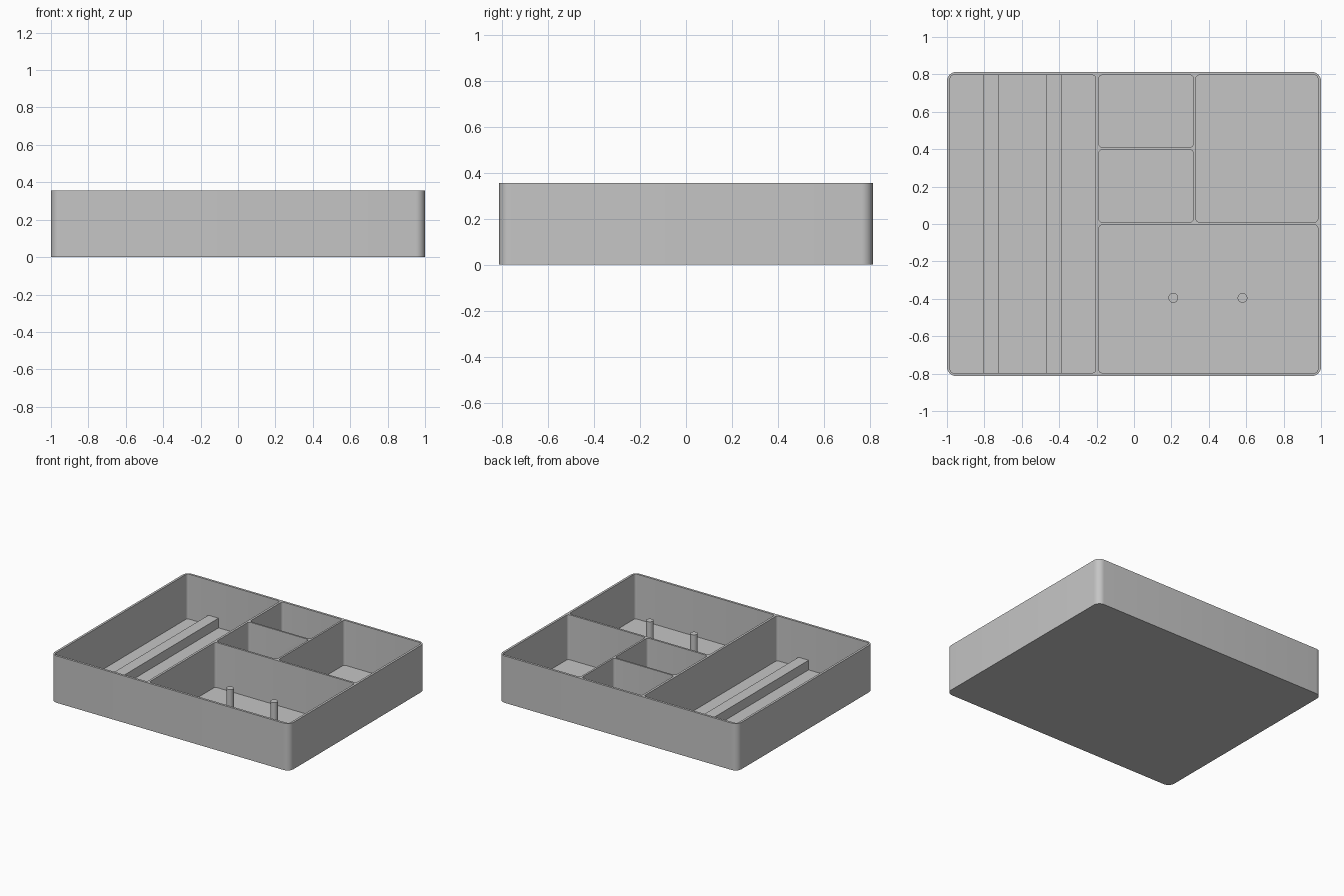
import bpy, bmesh, math

cube = bpy.data.objects.get("Cube")
if cube:
    bpy.data.objects.remove(cube, do_unlink=True)

grey = bpy.data.materials.new("plain grey")
grey.use_nodes = True
grey.diffuse_color = (0.56, 0.56, 0.56, 1)
grey.node_tree.nodes["Principled BSDF"].inputs["Base Color"].default_value = grey.diffuse_color

HEIGHT, FLOOR = 0.355, 0.015
HALF_X, HALF_Y = 1.0, 0.813
IN_X, IN_Y = 0.983, 0.796


def prism(name, outline, z0, z1):
    """Extrude a flat outline from z0 to z1."""
    bm = bmesh.new()
    base = bm.faces.new([bm.verts.new((x, y, z0)) for x, y in outline])
    top = bmesh.ops.extrude_face_region(bm, geom=[base])["geom"]
    for v in top:
        if isinstance(v, bmesh.types.BMVert):
            v.co.z = z1
    bmesh.ops.recalc_face_normals(bm, faces=bm.faces)
    mesh = bpy.data.meshes.new(name)
    bm.to_mesh(mesh)
    bm.free()
    mesh.materials.append(grey)
    obj = bpy.data.objects.new(name, mesh)
    bpy.context.collection.objects.link(obj)
    return obj


def arc(cx, cy, r, start, sweep, steps):
    return [(cx + r * math.cos(start + sweep * i / steps),
             cy + r * math.sin(start + sweep * i / steps)) for i in range(steps + 1)]


def rounded_rect(x0, x1, y0, y1, r, steps=8):
    points = []
    corners = [(x1 - r, y1 - r), (x0 + r, y1 - r), (x0 + r, y0 + r), (x1 - r, y0 + r)]
    for i, (cx, cy) in enumerate(corners):
        points += arc(cx, cy, r, i * math.pi / 2, math.pi / 2, steps)
    return points


def smooth(obj):
    bpy.ops.object.select_all(action='DESELECT')
    obj.select_set(True)
    bpy.context.view_layer.objects.active = obj
    bpy.ops.object.shade_smooth_by_angle(angle=math.radians(30))


# Tray body: rounded block with five pockets cut into it
tray = prism("tray", rounded_rect(-HALF_X, HALF_X, -HALF_Y, HALF_Y, 0.05), 0, HEIGHT)
pockets = {
    "long_pocket": (-IN_X, -0.205, -IN_Y, IN_Y),
    "small_back_pocket": (-0.188, 0.317, 0.41, IN_Y),
    "small_middle_pocket": (-0.188, 0.317, 0.01, 0.397),
    "back_left_pocket": (0.331, IN_X, 0.01, IN_Y),
    "wide_front_pocket": (-0.188, IN_X, -IN_Y, -0.005),
}
bpy.context.view_layer.objects.active = tray
for name, (x0, x1, y0, y1) in pockets.items():
    cutter = prism(name + "_cutter", rounded_rect(x0, x1, y0, y1, 0.018, 5), FLOOR, HEIGHT + 0.1)
    cutter.hide_render = True
    mod = tray.modifiers.new(name, 'BOOLEAN')
    mod.operation = 'DIFFERENCE'
    mod.solver = 'EXACT'
    mod.object = cutter
    bpy.ops.object.modifier_apply(modifier=mod.name)
    bpy.data.objects.remove(cutter, do_unlink=True)
smooth(tray)

# Two rails along the long pocket
for name, x in (("outer_rail", -0.763), ("inner_rail", -0.428)):
    w, y = 0.0425, IN_Y + 0.005
    prism(name, [(x - w, -y), (x + w, -y), (x + w, y), (x - w, y)], FLOOR - 0.005, 0.088)

# Two upright pegs in the wide pocket
for name, x in (("right_peg", 0.21), ("left_peg", 0.58)):
    circle = arc(x, -0.395, 0.026, 0, 2 * math.pi, 32)[:-1]
    smooth(prism(name, circle, FLOOR - 0.005, 0.263))
